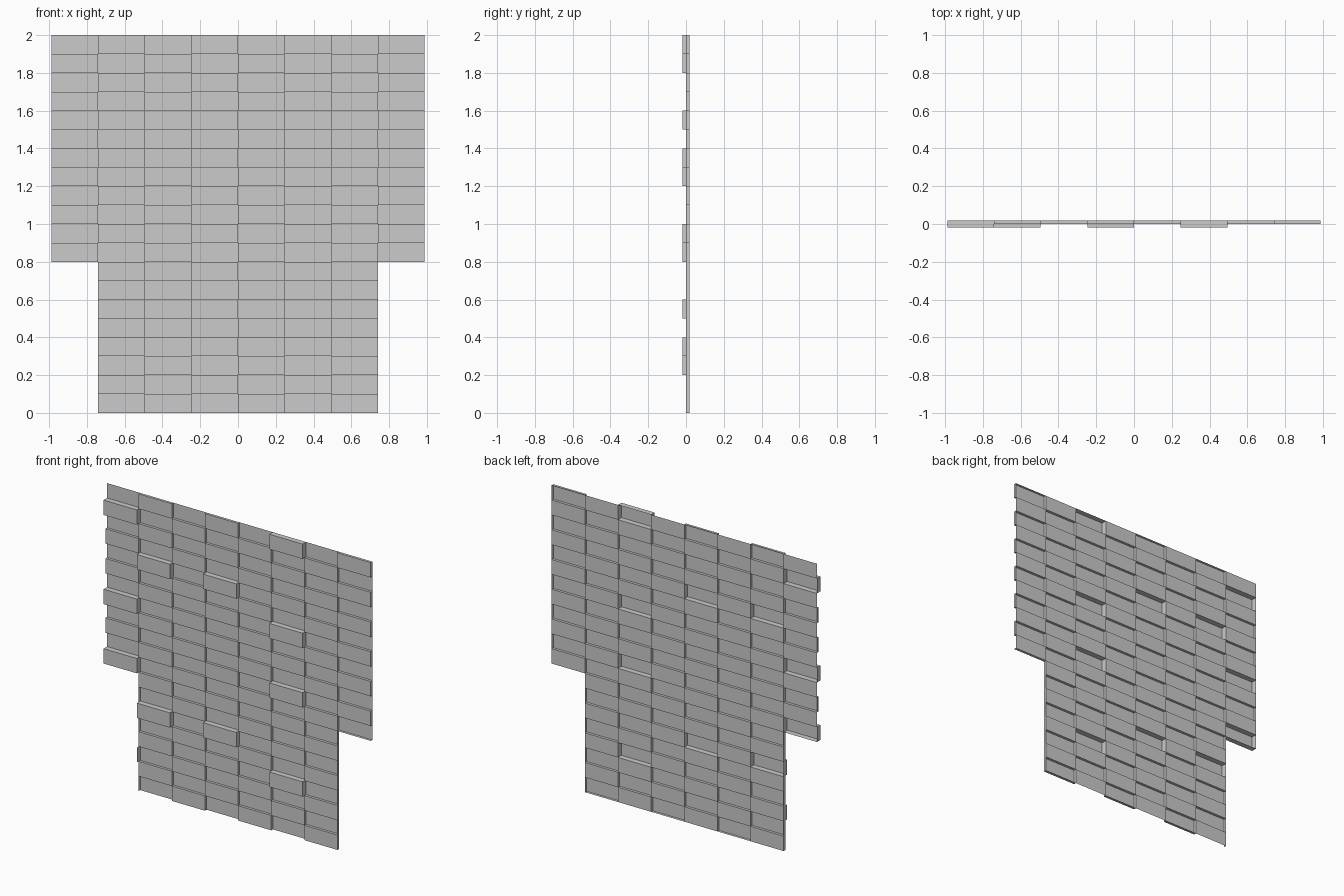
import bpy, bmesh

if "Cube" in bpy.data.objects:
    bpy.data.objects.remove(bpy.data.objects["Cube"])

COLS, ROWS = 8, 20
W, H = 1.975 / COLS, 0.1
BACK, MID, FRONT = 0.0185, 0.001, -0.0185

# deeper bricks as (column, row from the top); the pattern repeats every 10 rows
DEEP = {(0, 1), (0, 7), (1, 4), (3, 4), (5, 0), (5, 6)}

bm = bmesh.new()


def quad(*pts):
    bm.faces.new([bm.verts.new(p) for p in pts])


def present(c, r):
    # lower rows lose the two outer columns
    return 0 <= r < ROWS and 0 <= c < COLS and (r < 12 or 0 < c < COLS - 1)


for r in range(ROWS):
    for c in range(COLS):
        x0, x1 = (c - COLS / 2) * W, (c + 1 - COLS / 2) * W
        z0, z1 = 2 - (r + 1) * H, 2 - r * H
        here = present(c, r)
        raised = (c + r) % 2 == 1
        # deep, raised or recessed panel depth
        y = BACK
        if raised:
            y = FRONT if (c, r % 10) in DEEP else MID
        if here:
            quad((x0, y, z0), (x1, y, z0), (x1, y, z1), (x0, y, z1))
        if not raised:
            continue
        # side walls of the open-backed bricks, shared with neighbours
        if here or present(c - 1, r):
            quad((x0, BACK, z0), (x0, y, z0), (x0, y, z1), (x0, BACK, z1))
        if here or present(c + 1, r):
            quad((x1, y, z0), (x1, BACK, z0), (x1, BACK, z1), (x1, y, z1))
        if here or present(c, r - 1):
            quad((x0, y, z1), (x1, y, z1), (x1, BACK, z1), (x0, BACK, z1))
        if here or present(c, r + 1):
            quad((x0, BACK, z0), (x1, BACK, z0), (x1, y, z0), (x0, y, z0))

bmesh.ops.remove_doubles(bm, verts=bm.verts, dist=0.0001)
mesh = bpy.data.meshes.new("brick_panel")
bm.to_mesh(mesh)
bm.free()
bpy.context.collection.objects.link(bpy.data.objects.new("brick_panel", mesh))
